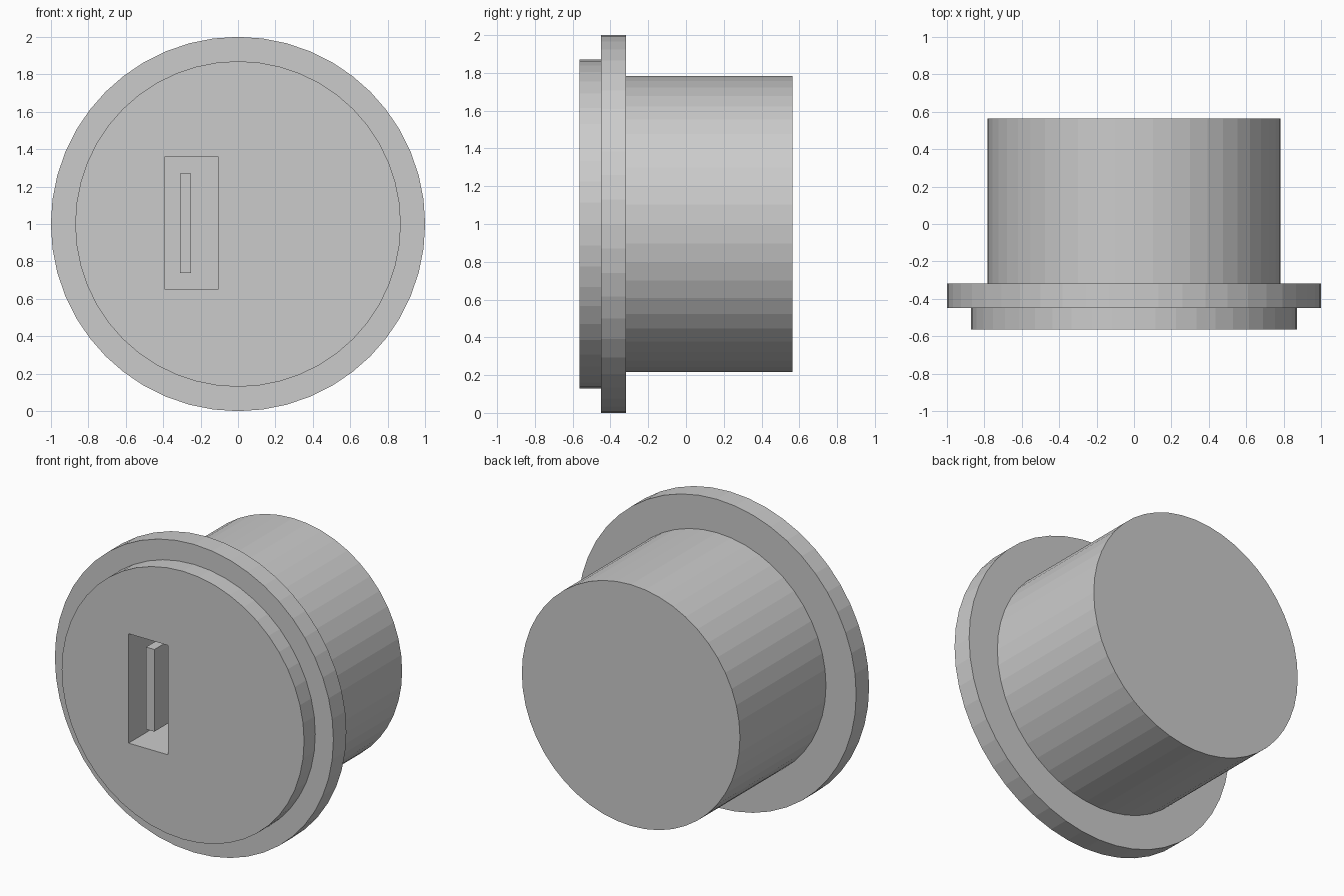
import bpy, bmesh
from math import cos, sin, tau

if "Cube" in bpy.data.objects:
    bpy.data.objects.remove(bpy.data.objects["Cube"])

SIDES = 48
FRONT, BACK = -0.565, 0.565
SLOT_DEPTH = 0.5


def make_object(name, bm):
    bmesh.ops.recalc_face_normals(bm, faces=bm.faces)
    mesh = bpy.data.meshes.new(name)
    bm.to_mesh(mesh)
    bm.free()
    obj = bpy.data.objects.new(name, mesh)
    bpy.context.collection.objects.link(obj)
    return obj


def lathe(name, profile):
    """Closed solid around the y axis at z = 1 from (radius, y) pairs."""
    bm = bmesh.new()
    rings = [[bm.verts.new((r * cos(tau * i / SIDES), y, 1 + r * sin(tau * i / SIDES)))
              for i in range(SIDES)] for r, y in profile]
    for a, b in zip(rings, rings[1:]):
        for i in range(SIDES):
            j = (i + 1) % SIDES
            bm.faces.new((a[i], a[j], b[j], b[i]))
    bm.faces.new(rings[0])
    bm.faces.new(rings[-1])
    return make_object(name, bm)


def box(name, lo, hi):
    bm = bmesh.new()
    bmesh.ops.create_cube(bm, size=1)
    for v in bm.verts:
        v.co = [(a + b) / 2 + c * (b - a) for a, b, c in zip(lo, hi, v.co)]
    return make_object(name, bm)


# Stepped round body: front disc, wide flange, rear barrel
body = lathe("stepped_body", [(0.87, FRONT), (0.87, -0.45), (1.0, -0.45),
                              (1.0, -0.317), (0.783, -0.317), (0.783, BACK)])

# Rectangular slot in the front face
cutter = box("slot_cutter", (-0.39, FRONT - 0.2, 0.65), (-0.107, FRONT + SLOT_DEPTH, 1.36))
cutter.hide_render = True
cutter.hide_set(True)
cut = body.modifiers.new("slot", 'BOOLEAN')
cut.operation = 'DIFFERENCE'
cut.solver = 'EXACT'
cut.object = cutter

# Thin contact tongue standing inside the slot, slightly recessed
box("slot_tongue", (-0.31, FRONT + 0.065, 0.737), (-0.25, FRONT + SLOT_DEPTH, 1.27))
